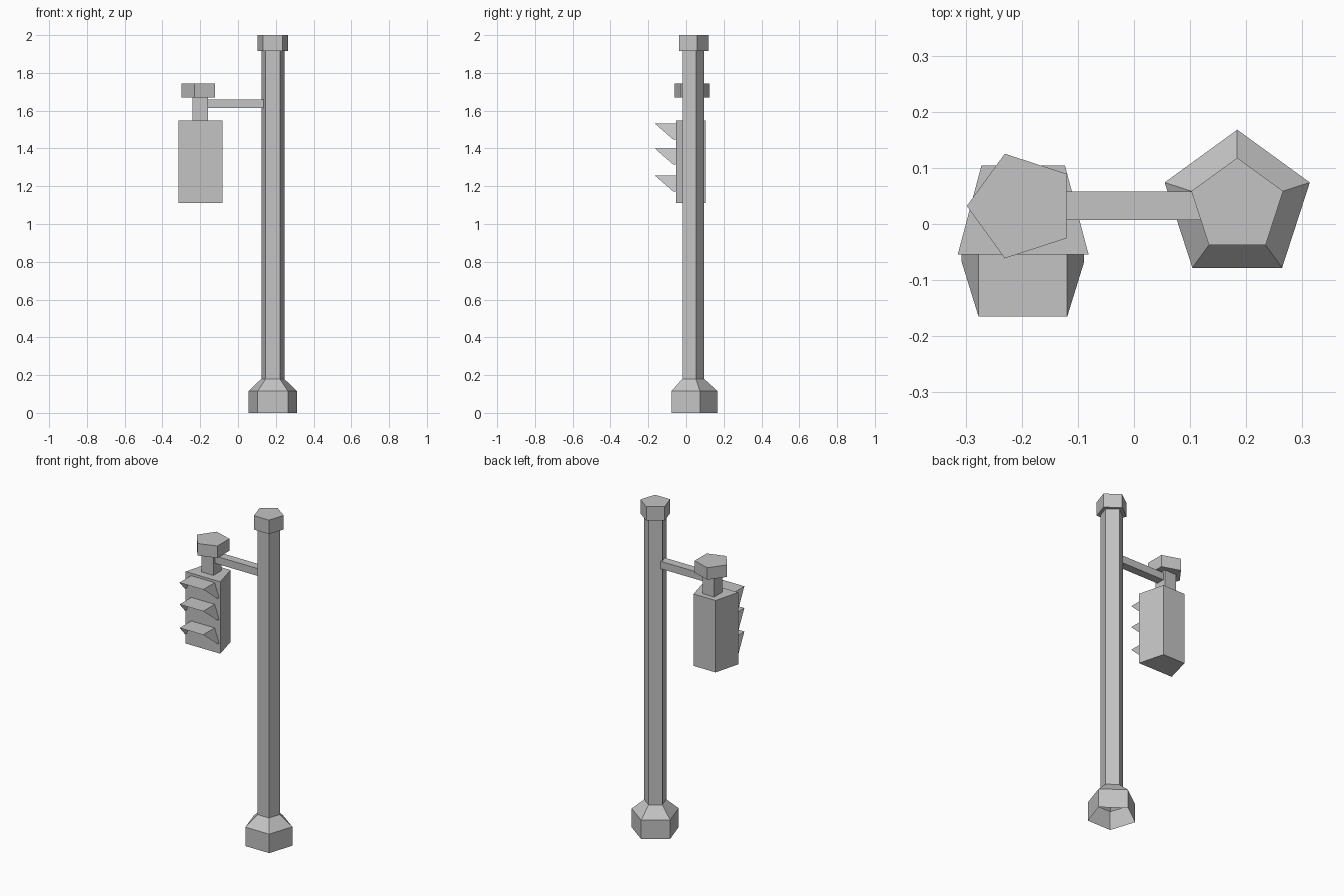
import bpy, bmesh
from math import pi, sin, cos

if "Cube" in bpy.data.objects:
    bpy.data.objects.remove(bpy.data.objects["Cube"], do_unlink=True)

GREY = (0.55, 0.55, 0.55, 1)
mat = bpy.data.materials.new("plain grey")
mat.use_nodes = True
mat.diffuse_color = GREY
mat.node_tree.nodes["Principled BSDF"].inputs["Base Color"].default_value = GREY

AXIS_Y = 0.032                 # shared depth of post, arm and hanger
POST_X, HANGER_X = 0.184, -0.2


def finish(name, bm, recalc=True):
    if recalc:
        bmesh.ops.recalc_face_normals(bm, faces=bm.faces)
    mesh = bpy.data.meshes.new(name)
    bm.to_mesh(mesh)
    bm.free()
    mesh.materials.append(mat)
    obj = bpy.data.objects.new(name, mesh)
    bpy.context.collection.objects.link(obj)
    return obj


def stack(name, x, y, profile, angle, sides=5, open_bottom=False):
    """Loft regular polygons through (radius, z) pairs."""
    bm = bmesh.new()
    rings = []
    for r, z in profile:
        turns = [angle + 2 * pi * i / sides for i in range(sides)]
        rings.append([bm.verts.new((x + r * cos(a), y + r * sin(a), z)) for a in turns])
    for low, high in zip(rings, rings[1:]):
        for i in range(sides):
            j = (i + 1) % sides
            bm.faces.new((low[i], low[j], high[j], high[i]))
    bm.faces.new(rings[-1])
    if not open_bottom:
        bm.faces.new(rings[0][::-1])
    return finish(name, bm)


def prism(name, outline, z0, z1):
    """Extrude a flat outline upwards."""
    bm = bmesh.new()
    face = bm.faces.new([bm.verts.new((x, y, z0)) for x, y in outline])
    top = bmesh.ops.extrude_face_region(bm, geom=[face])["geom"]
    moved = [v for v in top if isinstance(v, bmesh.types.BMVert)]
    bmesh.ops.translate(bm, verts=moved, vec=(0, 0, z1 - z0))
    return finish(name, bm)


def box(name, x0, x1, y0, y1, z0, z1):
    return prism(name, [(x0, y0), (x1, y0), (x1, y1), (x0, y1)], z0, z1)


# Five-sided post with hollow flared foot and cap
stack("post_base", POST_X, AXIS_Y, [(0.136, 0), (0.136, 0.115), (0.064, 0.18)],
      pi / 2, open_bottom=True)
stack("post", POST_X, AXIS_Y, [(0.064, 0.175), (0.064, 1.95)], pi / 2)
stack("post_cap", POST_X, AXIS_Y, [(0.086, 1.915), (0.086, 2)], pi / 2)

# Arm, hanger and its cap
box("arm", -0.18, 0.135, 0.007, 0.058, 1.615, 1.66)
box("hanger", HANGER_X - 0.04, HANGER_X + 0.04, AXIS_Y - 0.04, AXIS_Y + 0.04, 1.54, 1.68)
stack("hanger_cap", HANGER_X, AXIS_Y, [(0.098, 1.67), (0.098, 1.743)], pi)

# Signal housing, narrower at the back
FRONT = -0.054
prism("signal_housing", [(-0.314, FRONT), (-0.081, FRONT), (-0.123, 0.104), (-0.272, 0.104)],
      1.11, 1.547)

# Thin open visors: flat roof and two flared cheeks cut on a slant
for label, z in (("top", 1.532), ("middle", 1.4), ("bottom", 1.257)):
    bm = bmesh.new()
    rows = []
    for dx, tip, dz in ((-0.109, -0.068, -0.085), (-0.079, -0.165, 0),
                        (0.079, -0.165, 0), (0.109, -0.068, -0.085)):
        rows.append([bm.verts.new((HANGER_X + 0.002 + dx, y, z + dz)) for y in (FRONT, tip)])
    for a, b in zip(rows, rows[1:]):
        bm.faces.new((a[0], a[1], b[1], b[0]))
    finish(label + "_visor", bm, recalc=False)
